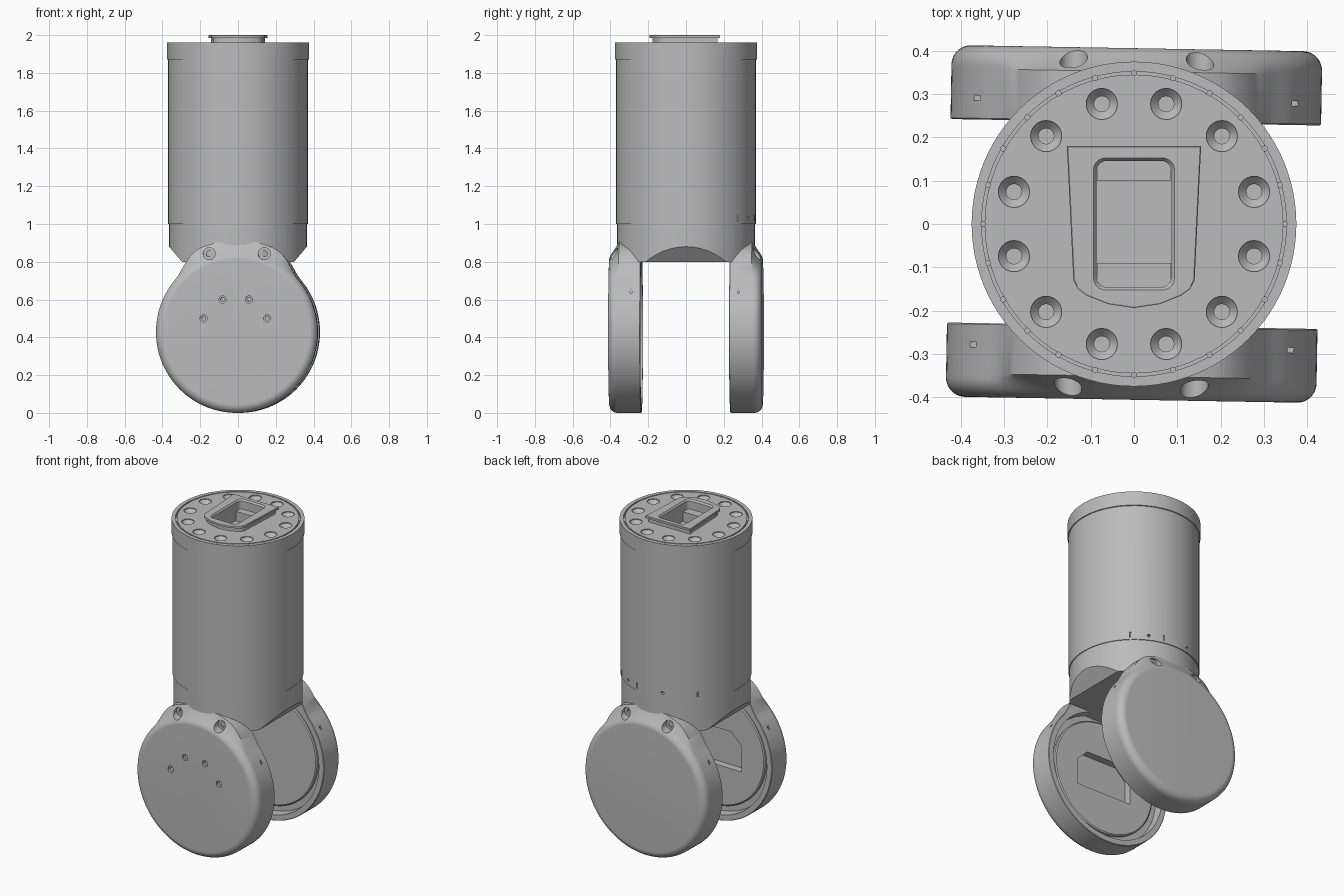
import bpy, bmesh
from math import sin, cos, pi, radians
from mathutils import Matrix, Vector

cube = bpy.data.objects.get("Cube")
if cube:
    bpy.data.objects.remove(cube, do_unlink=True)

grey = bpy.data.materials.new("matte grey")
grey.use_nodes = True
grey.diffuse_color = (0.5, 0.5, 0.5, 1)
grey.node_tree.nodes["Principled BSDF"].inputs["Base Color"].default_value = (0.5, 0.5, 0.5, 1)


def loft(bm, rings, matrix=Matrix()):
    """Skin a stack of equal-length point rings and cap both ends."""
    vs = [[bm.verts.new(matrix @ Vector(p)) for p in ring] for ring in rings]
    n = len(vs[0])
    faces = [bm.faces.new((a[i], a[(i + 1) % n], b[(i + 1) % n], b[i]))
             for a, b in zip(vs, vs[1:]) for i in range(n)]
    faces += [bm.faces.new(vs[0][::-1]), bm.faces.new(vs[-1])]
    bmesh.ops.recalc_face_normals(bm, faces=faces)


def lathe(bm, profile, matrix=Matrix(), n=24):
    loft(bm, [[(r * cos(2 * pi * i / n), r * sin(2 * pi * i / n), z) for i in range(n)]
              for r, z in profile], matrix)


def prism(bm, layers, matrix=Matrix()):
    """Layers are (outline, z) pairs."""
    loft(bm, [[(x, y, z) for x, y in outline] for outline, z in layers], matrix)


def box(bm, center, size):
    bmesh.ops.create_cube(bm, size=1, matrix=Matrix.Translation(center) @ Matrix.Diagonal((*size, 1)))


def rounded_rect(hx, hy, r):
    pts = []
    for k, (sx, sy) in enumerate(((1, 1), (-1, 1), (-1, -1), (1, -1))):
        for j in range(6):
            a = (k + j / 5) * pi / 2
            pts.append((sx * (hx - r) + r * cos(a), sy * (hy - r) + r * sin(a)))
    return pts


def scaled(outline, k):
    return [(x * k, y * k) for x, y in outline]


def finish(bm, name, cutter=None, turn=0):
    """Turn a bmesh into a shaded object, subtracting an optional cutter bmesh."""
    def make(b, label):
        me = bpy.data.meshes.new(label)
        b.to_mesh(me)
        b.free()
        o = bpy.data.objects.new(label, me)
        bpy.context.scene.collection.objects.link(o)
        return o
    ob = make(bm, name)
    if cutter:
        tool = make(cutter, name + "_cutter")
        tool.hide_render = True
        mod = ob.modifiers.new("cut", 'BOOLEAN')
        mod.operation, mod.solver, mod.object = 'DIFFERENCE', 'EXACT', tool
        bpy.context.view_layer.update()
        result = bpy.data.meshes.new_from_object(ob.evaluated_get(bpy.context.evaluated_depsgraph_get()))
        ob.modifiers.clear()
        ob.data = result
        bpy.data.objects.remove(tool, do_unlink=True)
    ob.data.transform(Matrix.Rotation(turn, 4, 'Z'))
    ob.data.materials.clear()
    ob.data.materials.append(grey)
    bpy.ops.object.select_all(action='DESELECT')
    ob.select_set(True)
    bpy.context.view_layer.objects.active = ob
    bpy.ops.object.shade_smooth_by_angle(angle=radians(30))


def socket(bm):
    inner, mouth = rounded_rect(0.087, 0.146, 0.025), rounded_rect(0.094, 0.153, 0.03)
    prism(bm, [(inner, 1.88), (inner, 1.99), (mouth, 2.0), (mouth, 2.05)])


def spin(angle, offset):
    return Matrix.Rotation(radians(angle), 4, 'Z') @ Matrix.Translation(offset)


# Main tube with top band, grooved top plate and countersunk holes
bm = bmesh.new()
lathe(bm, [(0.35, 1.0), (0.37, 1.0), (0.37, 1.87), (0.375, 1.872), (0.375, 1.96), (0.352, 1.96),
           (0.352, 1.95), (0.345, 1.95), (0.345, 1.96), (0.3, 1.96)], n=96)
cut = bmesh.new()
for k in range(12):
    lathe(cut, [(0.018, 1.88), (0.018, 1.935), (0.036, 1.955), (0.036, 1.98)],
          spin(15 + 30 * k, (0.287, 0, 0)))
for k in range(24):
    lathe(cut, [(0.006, 1.942), (0.006, 1.97)], spin(15 * k, (0.3485, 0, 0)), 10)
for angle in (63, 104):
    lathe(cut, [(0.009, -0.02), (0.009, 0.02)],
          spin(angle, (0.37, 0, 1.03)) @ Matrix.Rotation(pi / 2, 4, 'Y'), 12)
for angle in (47, 77, 135):
    lathe(cut, [(0.006, -0.012), (0.006, 0.022)], spin(angle, (0.37, 0, 1.025)), 8)
socket(cut)
finish(bm, "main_tube", cut)

# Connector lip on the top plate
half = [(0.155, 0.18), (0.14, -0.13), (0.13, -0.15), (0.11, -0.165), (0.06, -0.185)]
lip = half + [(0, -0.194)] + [(-x, y) for x, y in reversed(half)]
neck = scaled(lip, 0.92)
bm, cut = bmesh.new(), bmesh.new()
prism(bm, [(neck, 1.955), (neck, 1.984), (lip, 1.986), (lip, 1.998), (scaled(lip, 0.985), 2.0)])
socket(cut)
finish(bm, "connector_lip", cut)

# Ledges inside the connector socket
bm = bmesh.new()
for y, depth in ((0.125, 0.05), (-0.118, 0.055)):
    box(bm, (0, y, 1.91), (0.17, depth, 0.06))
finish(bm, "socket_ledges")

# Collar under the tube, chamfered on both sides
bm = bmesh.new()
lathe(bm, [(0.365, 0.8), (0.365, 1.0)], n=96)
for s in (-1, 1):
    geom = bm.verts[:] + bm.edges[:] + bm.faces[:]
    hit = bmesh.ops.bisect_plane(bm, geom=geom, plane_co=(s * 0.297, 0, 0.8),
                                 plane_no=(s * 0.08, 0, -0.068), clear_outer=True)
    bmesh.ops.holes_fill(bm, edges=[e for e in hit["geom_cut"] if isinstance(e, bmesh.types.BMEdge)])
bmesh.ops.recalc_face_normals(bm, faces=bm.faces)
finish(bm, "collar")

# Fork discs: each flares at the top into a neck that joins the collar
N = 128
HUB = RADIUS = 0.428


def flare(a):
    """Extra neck radius, fading out away from straight up."""
    off = abs((a - pi / 2 + pi) % (2 * pi) - pi)
    t = min(max((radians(50) - off) / radians(27), 0), 1)
    return 0.058 * t * t * (3 - 2 * t)


def disc_ring(s, y, base, share=0):
    pts = []
    for i in range(N):
        a = 2 * pi * i / N
        r = base + share * flare(a)
        pts.append((r * cos(a), s * y, HUB + r * sin(a)))
    return pts


def along_y(s, x, z):
    """Local z points outward from the disc face."""
    return Matrix.Translation((x, 0, z)) @ Matrix.Rotation(-s * pi / 2, 4, 'X')


for s, name in ((-1, "front_disc"), (1, "back_disc")):
    # recessed inner face and rim
    rings = [disc_ring(s, y, r) for r, y in
             ((0.345, 0.27), (0.352, 0.275), (0.352, 0.29), (0.39, 0.29), (0.393, 0.235))]
    rings += [disc_ring(s, y, RADIUS - d, 1) for d, y in ((0.003, 0.235), (0, 0.238), (0, 0.352))]
    # rounded outer edge, with a concave sweep up to the collar
    for k in range(13):
        t = pi / 2 * k / 12
        y = 0.361 + 0.045 * sin(t)
        rings.append(disc_ring(s, y, RADIUS - 0.045 * (1 - cos(t)), (max(0.402 - y, 0) / 0.05) ** 2))
    bm, cut = bmesh.new(), bmesh.new()
    loft(bm, rings)
    for side in (-1, 1):
        # screw pockets in the neck, and small side notches
        lathe(cut, [(0.016, 0.31), (0.016, 0.345), (0.032, 0.345), (0.032, 0.45)],
              along_y(s, side * 0.146, 0.843))
        box(cut, (side * 0.367, s * 0.285, 0.65), (0.014, 0.012, 0.03))
    if s < 0:
        for x, z in ((-0.075, 0.6), (0.065, 0.6), (-0.175, 0.5), (0.162, 0.5)):
            lathe(cut, [(0.01, 0.37), (0.01, 0.393), (0.019, 0.395), (0.019, 0.42)], along_y(s, x, z), 20)
        # cable pocket on the inner face
        pocket = [(-0.19, 0.06), (-0.12, 0.13), (0.12, 0.13), (0.19, 0.06), (0.19, -0.1), (-0.19, -0.1)]
        prism(cut, [(pocket, 0.25), (pocket, 0.315)], along_y(s, 0, HUB))
    finish(bm, name, cut, radians(-1))
